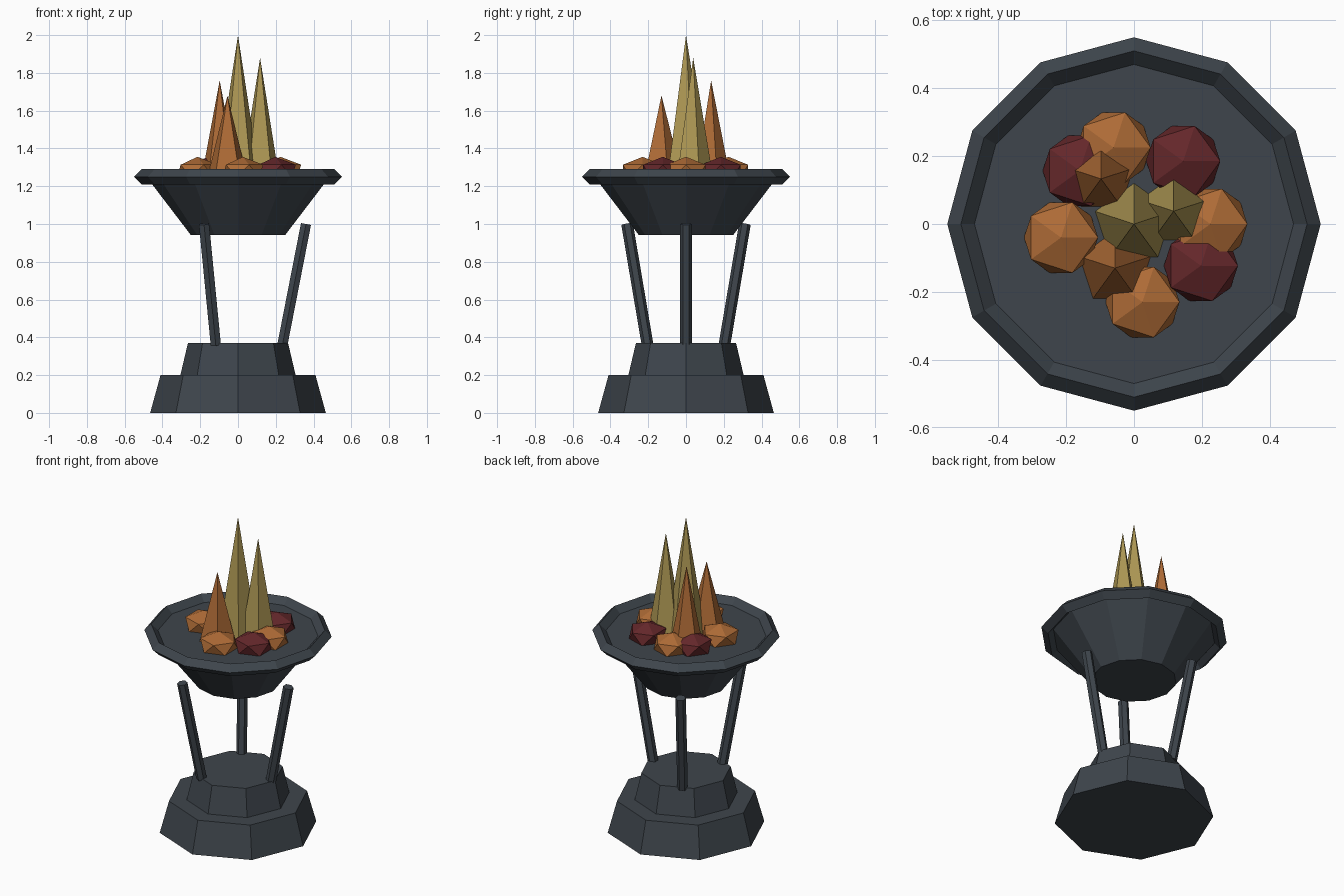
import bpy, math
from mathutils import Vector

if "Cube" in bpy.data.objects:
    bpy.data.objects.remove(bpy.data.objects["Cube"])


def srgb(r, g, b):
    lin = lambda c: c / 12.92 if c <= 0.04045 else ((c + 0.055) / 1.055) ** 2.4
    return tuple(lin(v / 255) for v in (r, g, b)) + (1.0,)


def material(name, rgb):
    m = bpy.data.materials.new(name)
    m.diffuse_color = srgb(*rgb)
    m.use_nodes = True
    m.node_tree.nodes["Principled BSDF"].inputs["Base Color"].default_value = m.diffuse_color
    return m


IRON = material("dark_iron", (62, 69, 76))
YELLOW = material("flame_yellow", (174, 152, 84))
ORANGE = material("flame_orange", (174, 107, 54))
RED = material("ember_red", (100, 39, 42))


def finish(name, mat):
    ob = bpy.context.object
    ob.name = name
    ob.data.materials.append(mat)
    return ob


def frustum(name, mat, sides, r1, r2, z1, z2, x=0, y=0):
    bpy.ops.mesh.primitive_cone_add(vertices=sides, radius1=r1, radius2=r2,
                                    depth=z2 - z1, location=(x, y, (z1 + z2) / 2))
    return finish(name, mat)


# Stepped octagonal base
frustum("base_lower", IRON, 8, 0.465, 0.41, 0, 0.2)
frustum("base_upper", IRON, 8, 0.305, 0.265, 0.2, 0.37)

# Three legs leaning outward
for i in range(3):
    a = math.radians(120 * i)
    d = Vector((math.cos(a), math.sin(a), 0))
    low = d * 0.235 + Vector((0, 0, 0.36))
    high = d * 0.36 + Vector((0, 0, 1.0))
    axis = high - low
    bpy.ops.mesh.primitive_cylinder_add(vertices=6, radius=0.031, depth=axis.length,
                                        location=(low + high) / 2)
    leg = finish(f"leg_{i + 1}", IRON)
    leg.rotation_euler = (0, math.atan2(0.125, 0.64), a)

# Twelve-sided bowl and diamond-section rim
frustum("bowl", IRON, 12, 0.25, 0.485, 0.942, 1.25)
bpy.ops.mesh.primitive_torus_add(major_segments=12, minor_segments=4, major_radius=0.51,
                                 minor_radius=0.04, location=(0, 0, 1.25))
finish("bowl_rim", IRON)

# Squashed faceted embers
embers = [(0.225, 0, ORANGE), (0.145, 0.185, RED), (-0.06, 0.225, ORANGE),
          (-0.16, 0.157, RED), (-0.215, -0.04, ORANGE), (0.025, -0.23, ORANGE),
          (0.197, -0.123, RED)]
for i, (x, y, mat) in enumerate(embers):
    bpy.ops.mesh.primitive_ico_sphere_add(subdivisions=1, radius=0.122, location=(x, y, 1.28))
    finish(f"ember_{i + 1}", mat).scale.z = 0.62

# Five-sided flame spikes
flames = [(0, 0, 0.12, 2.0, YELLOW), (0.117, 0.038, 0.105, 1.88, YELLOW),
          (-0.097, 0.133, 0.1, 1.76, ORANGE), (-0.056, -0.13, 0.11, 1.68, ORANGE)]
for i, (x, y, r, top, mat) in enumerate(flames):
    frustum(f"flame_{i + 1}", mat, 5, r, 0, 1.25, top, x, y)
